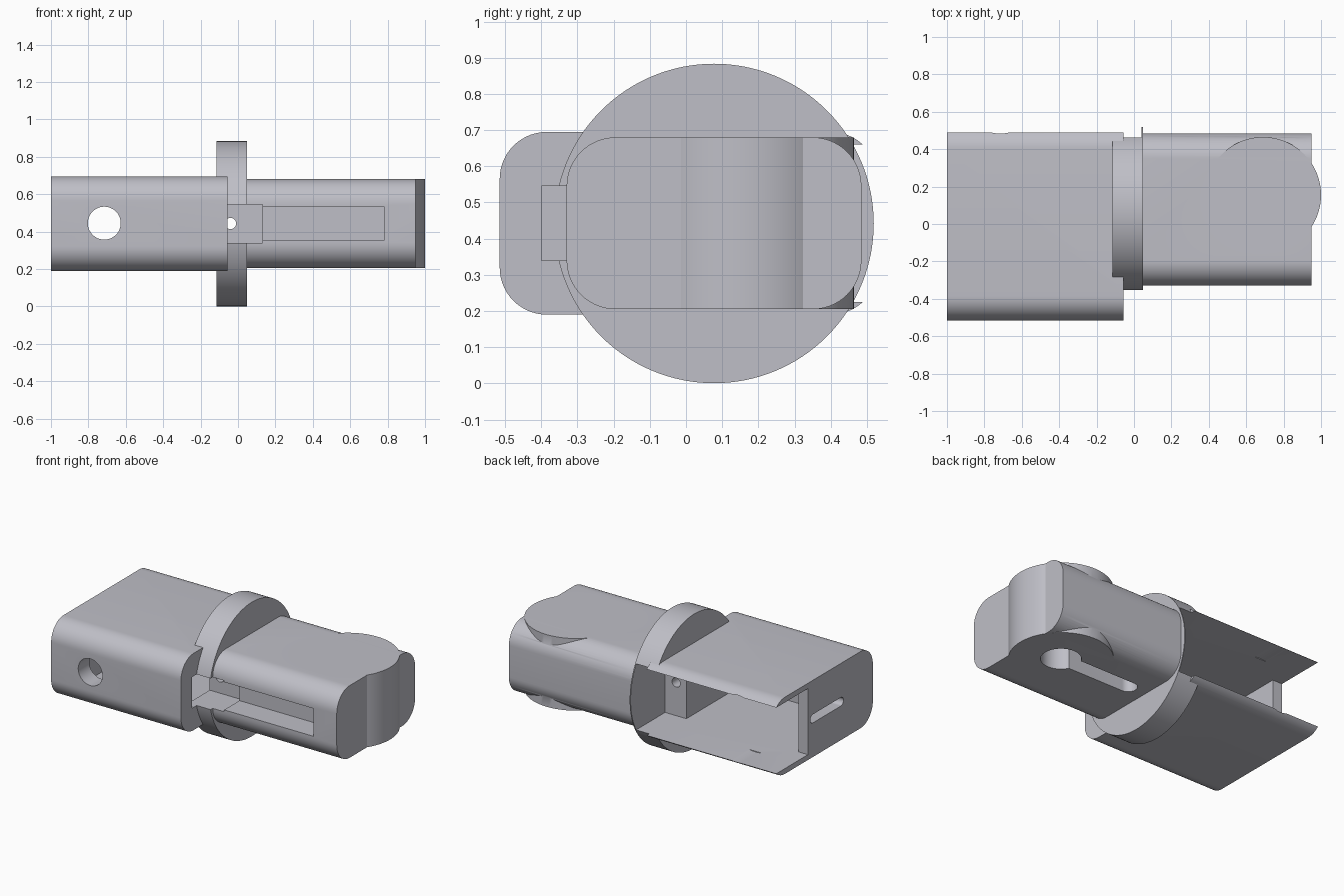
import bpy, bmesh, math
from mathutils import Vector

if "Cube" in bpy.data.objects:
    bpy.data.objects.remove(bpy.data.objects["Cube"])

grey = bpy.data.materials.new("light_grey")
grey.diffuse_color = (0.52, 0.52, 0.57, 1)
grey.use_nodes = True
grey.node_tree.nodes["Principled BSDF"].inputs["Base Color"].default_value = grey.diffuse_color
ZC = 0.4425  # height of the long axis


def prism(name, pts, axis, a, b):
    """Extrude a closed 2D outline along an axis from a to b."""
    place = {'x': lambda p, t: (t, p[0], p[1]),
             'y': lambda p, t: (p[0], t, p[1]),
             'z': lambda p, t: (p[0], p[1], t)}[axis]
    bm = bmesh.new()
    lo = [bm.verts.new(place(p, a)) for p in pts]
    hi = [bm.verts.new(place(p, b)) for p in pts]
    n = len(pts)
    bm.faces.new(lo)
    bm.faces.new(hi)
    for i in range(n):
        j = (i + 1) % n
        bm.faces.new((lo[i], lo[j], hi[j], hi[i]))
    bmesh.ops.recalc_face_normals(bm, faces=bm.faces)
    me = bpy.data.meshes.new(name)
    bm.to_mesh(me)
    bm.free()
    me.materials.append(grey)
    ob = bpy.data.objects.new(name, me)
    bpy.context.collection.objects.link(ob)
    return ob


def circle(u, v, r, n=64):
    return [(u + r * math.cos(2 * math.pi * i / n),
             v + r * math.sin(2 * math.pi * i / n)) for i in range(n)]


def rounded(u0, u1, v0, v1, r, n=14):
    pts = []
    corners = [(u1 - r, v1 - r), (u0 + r, v1 - r), (u0 + r, v0 + r), (u1 - r, v0 + r)]
    for k, (cu, cv) in enumerate(corners):
        for i in range(n + 1):
            t = math.pi / 2 * (k + i / n)
            p = (cu + r * math.cos(t), cv + r * math.sin(t))
            if not pts or (Vector(p) - Vector(pts[-1])).length > 1e-4:
                pts.append(p)
    if (Vector(pts[0]) - Vector(pts[-1])).length < 1e-4:
        pts.pop()
    return pts


def box(name, x0, x1, y0, y1, z0, z1):
    return prism(name, [(x0, y0), (x1, y0), (x1, y1), (x0, y1)], 'z', z0, z1)


def combine(target, tool, op):
    m = target.modifiers.new(op, 'BOOLEAN')
    m.operation, m.solver, m.object = op, 'EXACT', tool
    bpy.context.view_layer.objects.active = target
    bpy.ops.object.modifier_apply(modifier=m.name)
    bpy.data.objects.remove(tool, do_unlink=True)


# Sleeve, round collar, plug body and cylindrical nose
coupling = prism("coupling", rounded(-0.515, 0.53, 0.19, 0.695, 0.13), 'x', -1, -0.055)
solids = [
    prism("collar", circle(0.0775, 0.442, 0.4415, 128), 'x', -0.115, 0.047),
    prism("plug", rounded(-0.33, 0.485, 0.205, 0.68, 0.135), 'x', 0.0, 0.95),
    prism("nose", circle(0.69, 0.155, 0.31, 96), 'z', 0.205, 0.68),
]
for s in solids:
    combine(coupling, s, 'UNION')

cutters = [
    # open side of the sleeve and the deep chamber behind it
    box("open_side", -1.1, 0.04, 0.16, 0.7, 0.225, 0.66),
    box("chamber", -0.93, -0.115, -0.40, 0.3, 0.225, 0.66),
    # latch channel through the collar and the narrower groove in the plug
    box("channel", -0.2, 0.13, -0.40, -0.13, 0.34, 0.545),
    box("groove", 0.1, 0.78, -0.45, -0.17, 0.352, 0.535),
    # round holes running front to back
    prism("side_hole", circle(-0.715, 0.445, 0.088), 'y', -0.7, -0.3),
    prism("pin_hole", circle(-0.04, 0.443, 0.03, 32), 'y', -0.25, 0.3),
    prism("counterbore", circle(-0.715, ZC, 0.222, 96), 'y', 0.3, 0.7),
    # slot in the end wall
    prism("end_slot", rounded(-0.21, 0.135, ZC - 0.028, ZC + 0.028, 0.0279, 8), 'x', -1.1, -0.85),
    # keyhole under the plug
    prism("keyhole_round", circle(0.69, 0.155, 0.12), 'z', 0.1, 0.35),
    prism("keyhole_slot", rounded(0.12, 0.69, 0.10, 0.21, 0.0549, 10), 'z', 0.1, 0.345),
]
for c in cutters:
    combine(coupling, c, 'DIFFERENCE')

# Smooth curves, crisp edges
bpy.ops.object.select_all(action='DESELECT')
coupling.select_set(True)
bpy.context.view_layer.objects.active = coupling
bpy.ops.object.shade_smooth_by_angle(angle=math.radians(30))
